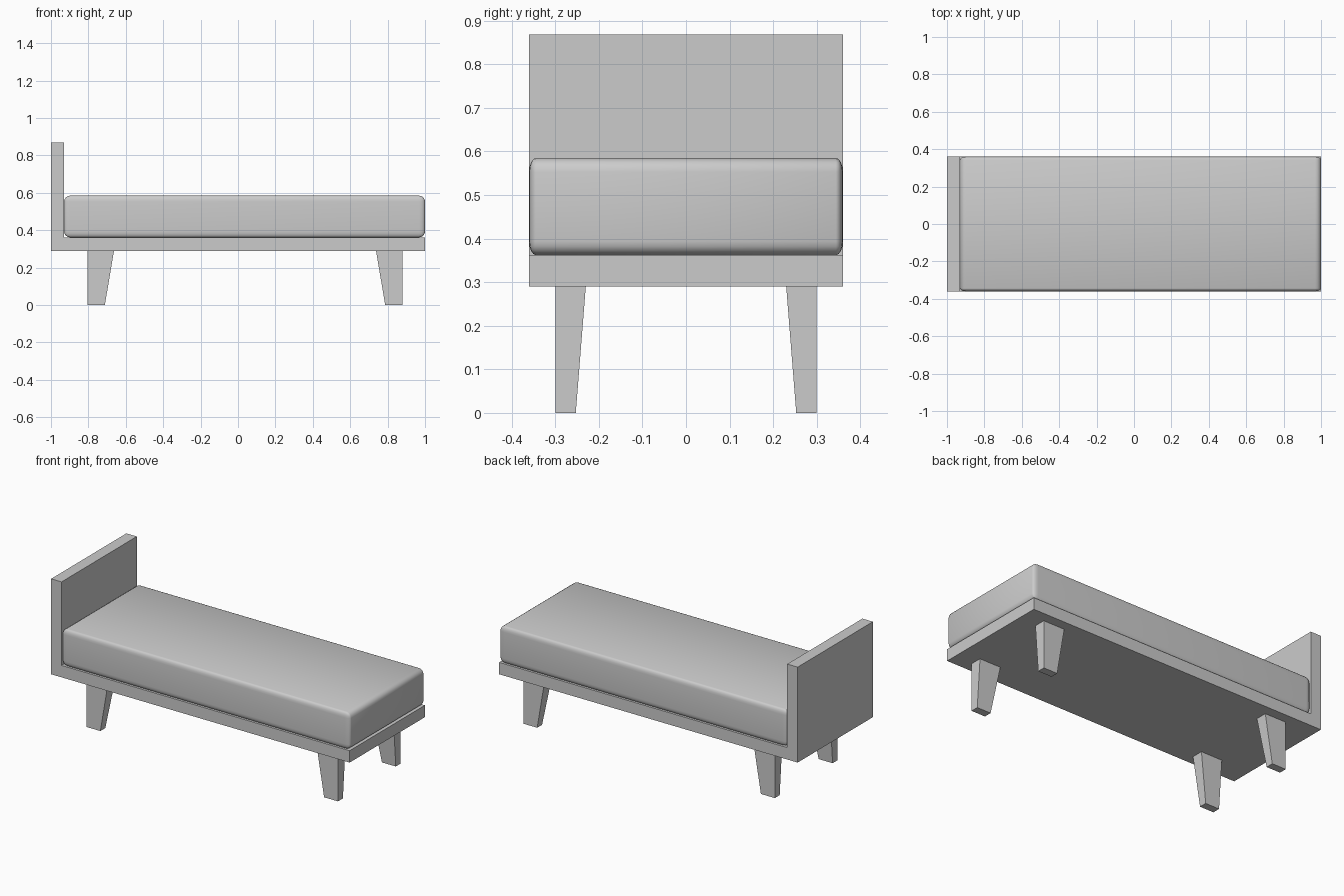
import bpy, bmesh

cube = bpy.data.objects.get("Cube")
if cube:
    bpy.data.objects.remove(cube, do_unlink=True)

grey = bpy.data.materials.new("plain_grey")
grey.use_nodes = True
colour = (0.6, 0.6, 0.6, 1)
grey.diffuse_color = colour
grey.node_tree.nodes["Principled BSDF"].inputs["Base Color"].default_value = colour


def add_object(name, bm):
    bmesh.ops.recalc_face_normals(bm, faces=bm.faces[:])
    mesh = bpy.data.meshes.new(name)
    bm.to_mesh(mesh)
    bm.free()
    mesh.materials.append(grey)
    obj = bpy.data.objects.new(name, mesh)
    bpy.context.collection.objects.link(obj)
    return obj


def loft(name, lower, upper):
    """Join two matching loops of points into a closed solid."""
    bm = bmesh.new()
    a = [bm.verts.new(p) for p in lower]
    b = [bm.verts.new(p) for p in upper]
    bm.faces.new(a)
    bm.faces.new(b)
    for i in range(len(a)):
        j = (i + 1) % len(a)
        bm.faces.new((a[i], a[j], b[j], b[i]))
    return add_object(name, bm)


def rectangle(x0, x1, y0, y1, z):
    return [(x0, y0, z), (x1, y0, z), (x1, y1, z), (x0, y1, z)]


BASE, DECK, HALF_WIDTH = 0.29, 0.362, 0.36

# Bed frame: L-shaped side profile with the headboard in one piece
profile = [(-1, BASE), (1, BASE), (1, DECK), (-0.93, DECK), (-0.93, 0.868), (-1, 0.868)]
loft("bed_frame", [(x, -HALF_WIDTH, z) for x, z in profile],
     [(x, HALF_WIDTH, z) for x, z in profile])

# Mattress: rounded block with soft shading, edges tighter across the width
bm = bmesh.new()
bmesh.ops.create_cube(bm, size=1)
bmesh.ops.scale(bm, vec=(1.93, 4 * HALF_WIDTH, 0.223), verts=bm.verts[:])
bmesh.ops.bevel(bm, geom=bm.edges[:], offset=0.032, segments=4, profile=0.5,
                affect='EDGES', clamp_overlap=True)
bmesh.ops.scale(bm, vec=(1, 0.5, 1), verts=bm.verts[:])
bmesh.ops.translate(bm, vec=(0.035, 0, DECK + 0.1115), verts=bm.verts[:])
for face in bm.faces:
    face.smooth = True
add_object("mattress", bm)

# Legs: outer faces upright, inner faces tapering towards the floor
for end, outer, inward in (("head", -0.805, 1), ("foot", 0.88, -1)):
    for side, s in (("left", 1), ("right", -1)):
        loft(f"{end}_{side}_leg",
             rectangle(outer, outer + inward * 0.093, s * 0.30, s * 0.253, 0),
             rectangle(outer, outer + inward * 0.142, s * 0.30, s * 0.23, BASE))
